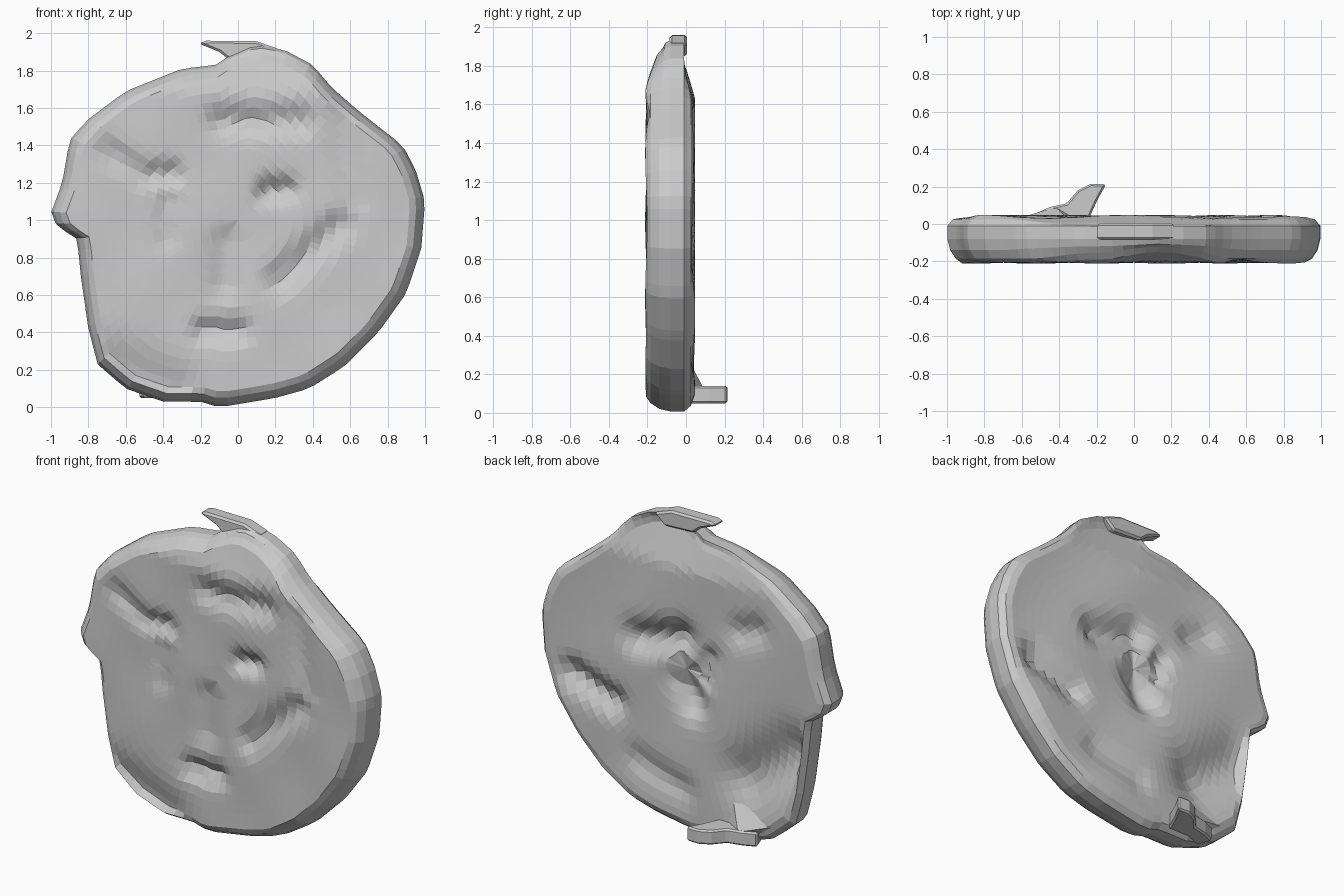
import bpy, bmesh, math
from mathutils import Vector

if "Cube" in bpy.data.objects:
    bpy.data.objects.remove(bpy.data.objects["Cube"])

# Front outline (x, z) of the slab
OUTLINE = [(-.06, 1.87), (.1, 1.94), (.25, 1.91), (.4, 1.83), (.5, 1.71), (.65, 1.58), (.88, 1.4),
           (.95, 1.27), (1, 1.1), (.98, .85), (.9, .61), (.75, .4), (.57, .22), (.38, .1),
           (.2, .05), (-.1, 0), (-.2, .03), (-.4, .03), (-.6, .1), (-.75, .23), (-.8, .42),
           (-.84, .7), (-.86, .9), (-.97, .97), (-1, 1.04), (-.94, 1.2), (-.9, 1.43),
           (-.8, 1.54), (-.6, 1.69), (-.3, 1.81), (-.12, 1.83)]

# Carved strokes: x1, z1, x2, z2, width, depth
FRONT_STROKES = [(-.08, 1.53, .33, 1.53, .07, .045), (-.68, 1.36, -.5, 1.24, .06, .035),
                 (-.5, 1.24, -.35, 1.25, .06, .045), (.16, 1.16, .25, 1.16, .06, .06),
                 (-.38, 1.1, -.38, .9, .06, .02), (-.07, .88, -.07, .66, .08, .03),
                 (.55, .98, .22, .68, .07, .045), (-.18, .41, .0, .41, .06, .05),
                 (.55, 1.55, .62, 1.1, .07, .02), (-.78, .25, -.35, .08, .13, .05)]
BACK_STROKES = [(.3, 1.12, .02, 1.2, .09, .075), (.0, .93, -.06, .82, .09, .075),
                (-.18, 1.12, -.14, .98, .06, .04), (.75, .78, .48, .68, .08, .07),
                (-.5, 1.38, -.4, 1.34, .08, .04), (-.75, .66, -.45, .44, .16, .075),
                (.3, .36, .0, .27, .08, .03)]


def carve(x, z, strokes):
    total, p = 0, Vector((x, z))
    for x1, z1, x2, z2, w, d in strokes:
        a, b = Vector((x1, z1)), Vector((x2, z2)) - Vector((x1, z1))
        t = max(0, min(1, (p - a).dot(b) / b.length_squared))
        total = max(total, d * math.exp(-((p - a - b * t).length / w) ** 2))
    return total


def resample(points, n):
    pts = [Vector(p) for p in points]
    pairs = list(zip(pts, pts[1:] + pts[:1]))
    step = sum((b - a).length for a, b in pairs) / n
    out, carry = [], 0
    for a, b in pairs:
        length = (b - a).length
        while carry < length:
            out.append(a.lerp(b, carry / length))
            carry += step
        carry -= length
    return out


def make_object(name, bm):
    bmesh.ops.recalc_face_normals(bm, faces=bm.faces)
    mesh = bpy.data.meshes.new(name)
    bm.to_mesh(mesh)
    bm.free()
    obj = bpy.data.objects.new(name, mesh)
    bpy.context.collection.objects.link(obj)
    return obj


def front_y(x, z):
    lean = .3 * max(0, z - 1.68)
    return -.207 + max(lean, carve(x, z, FRONT_STROKES)) + .005 * math.sin(9 * x) * math.sin(8 * z)


def back_y(x, z):
    lean = .3 * max(0, z - 1.63)
    return .04 - max(lean, carve(x, z, BACK_STROKES)) + .008 * math.sin(7 * x + 5 * z)


# Face slab: concentric loops over the front, round the rim and over the back
bm = bmesh.new()
edge = resample(OUTLINE, 90)
centre = Vector((0, 1))
scales = [i / 17 for i in range(2, 16)]
rows = [(s, front_y) for s in scales + [.92]]
rows += [(.955, lambda x, z: -.185 + .3 * max(0, z - 1.68)),
         (.985, lambda x, z: -.14 + .1 * max(0, z - 1.6)), (1, lambda x, z: -.08),
         (1, lambda x, z: -.01), (.97, lambda x, z: .025 - .2 * max(0, z - 1.63))]
rows += [(s, back_y) for s in [.93] + scales[::-1]]
loops = []
for s, height in rows:
    loop = []
    for p in edge:
        q = centre.lerp(p, s)
        loop.append(bm.verts.new((q.x, height(q.x, q.y), q.y)))
    loops.append(loop)
n = len(edge)
for a, b in zip(loops, loops[1:]):
    for i in range(n):
        j = (i + 1) % n
        bm.faces.new((a[i], a[j], b[j], b[i]))
for loop, height in ((loops[0], front_y), (loops[-1], back_y)):
    hub = bm.verts.new((0, height(0, 1), 1))
    for i in range(n):
        bm.faces.new((hub, loop[i], loop[(i + 1) % n]))
make_object("face_slab", bm)


# Prism from a profile, with a soft bevel
def prism(name, base, offset, bevel):
    bm = bmesh.new()
    face = bm.faces.new([bm.verts.new(p) for p in base])
    new = bmesh.ops.extrude_face_region(bm, geom=[face])["geom"]
    verts = [v for v in new if isinstance(v, bmesh.types.BMVert)]
    bmesh.ops.translate(bm, verts=verts, vec=offset)
    obj = make_object(name, bm)
    mod = obj.modifiers.new("bevel", "BEVEL")
    mod.width, mod.segments = bevel, 1


# Pointed tuft on top
tuft = [(-.21, 1.945), (-.17, 1.96), (.1, 1.957), (.22, 1.915), (.15, 1.85), (-.05, 1.86), (-.1, 1.9)]
prism("top_tuft", [(x, -.085, z) for x, z in tuft], (0, .09, 0), .012)

# Curled tab at the bottom of the back
tab = [(-.53, .055), (-.45, .09), (-.36, .11), (-.3, .18), (-.23, .215), (-.15, .212),
       (-.2, .12), (-.24, .03), (-.24, -.03), (-.5, -.03)]
prism("back_tab", [(x, y, .05) for x, y in tab], (0, 0, .09), .01)

# Sloping web joining the tab to the slab: a low pyramid against the back
bm = bmesh.new()
base = [bm.verts.new(p) for p in ((-.72, .0, .22), (-.55, .0, .1), (-.25, .0, .1), (-.32, .0, .3))]
ridge = bm.verts.new((-.42, .09, .13))
bm.faces.new(base)
for i in range(4):
    bm.faces.new((base[i], base[(i + 1) % 4], ridge))
make_object("tab_web", bm)
